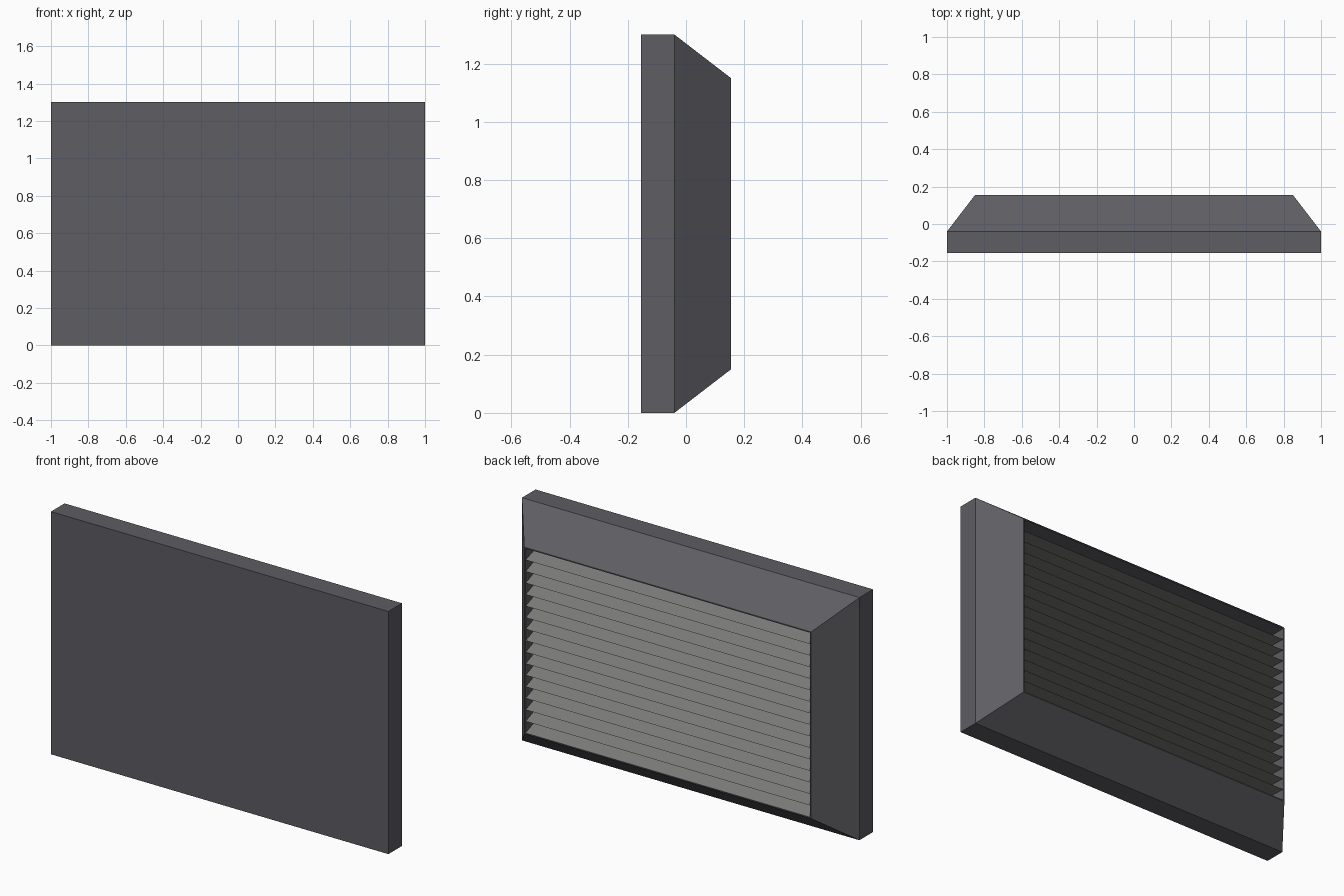
import bpy, bmesh

if "Cube" in bpy.data.objects:
    bpy.data.objects.remove(bpy.data.objects["Cube"])

Y_FRONT, Y_STEP, Y_BACK, Y_FLOOR = -0.155, -0.04, 0.155, -0.025
ZC = 0.65


def material(name, rgb):
    m = bpy.data.materials.new(name)
    m.diffuse_color = (*rgb, 1)
    m.use_nodes = True
    m.node_tree.nodes["Principled BSDF"].inputs["Base Color"].default_value = m.diffuse_color
    return m


def add_object(name, bm, mat):
    me = bpy.data.meshes.new(name)
    bm.to_mesh(me)
    bm.free()
    me.materials.append(mat)
    ob = bpy.data.objects.new(name, me)
    bpy.context.collection.objects.link(ob)
    return ob


def ring(bm, hx, hz, y):
    return [bm.verts.new((sx * hx, y, ZC + sz * hz))
            for sx, sz in ((-1, -1), (1, -1), (1, 1), (-1, 1))]


# Housing: flat front slab, tapered rear hood, thin rim and recess
bm = bmesh.new()
sections = [(1, 0.65, Y_FRONT), (1, 0.65, Y_STEP), (0.85, 0.5, Y_BACK),
            (0.843, 0.494, Y_BACK), (0.843, 0.494, Y_FLOOR)]
rings = [ring(bm, *s) for s in sections]
for a, b in zip(rings, rings[1:]):
    for i in range(4):
        j = (i + 1) % 4
        bm.faces.new((a[i], a[j], b[j], b[i]))
bm.faces.new(rings[0])
bm.faces.new(rings[-1])
bmesh.ops.recalc_face_normals(bm, faces=bm.faces)
add_object("housing", bm, material("dark_grey", (0.11, 0.11, 0.125)))

# Louvres: wedge slats, sloping tops and nearly flat undersides
bm = bmesh.new()
COUNT = 16
pitch = 0.988 / COUNT
tip_y, root_y = Y_BACK - 0.002, Y_FLOOR + 0.002
under_rise = 0.007
for k in range(COUNT):
    z = ZC - 0.494 + k * pitch
    profile = [(tip_y, z), (root_y, z + under_rise), (root_y, z + under_rise + pitch)]
    if k == COUNT - 1:
        profile[2] = (root_y, ZC + 0.494)
    left, right = ([bm.verts.new((x, y, zz)) for y, zz in profile] for x in (-0.843, 0.843))
    for i in range(3):
        j = (i + 1) % 3
        bm.faces.new((left[i], left[j], right[j], right[i]))
    bm.faces.new(left)
    bm.faces.new(right)
bmesh.ops.recalc_face_normals(bm, faces=bm.faces)
add_object("louvre_slats", bm, material("mid_grey", (0.2, 0.2, 0.19)))
